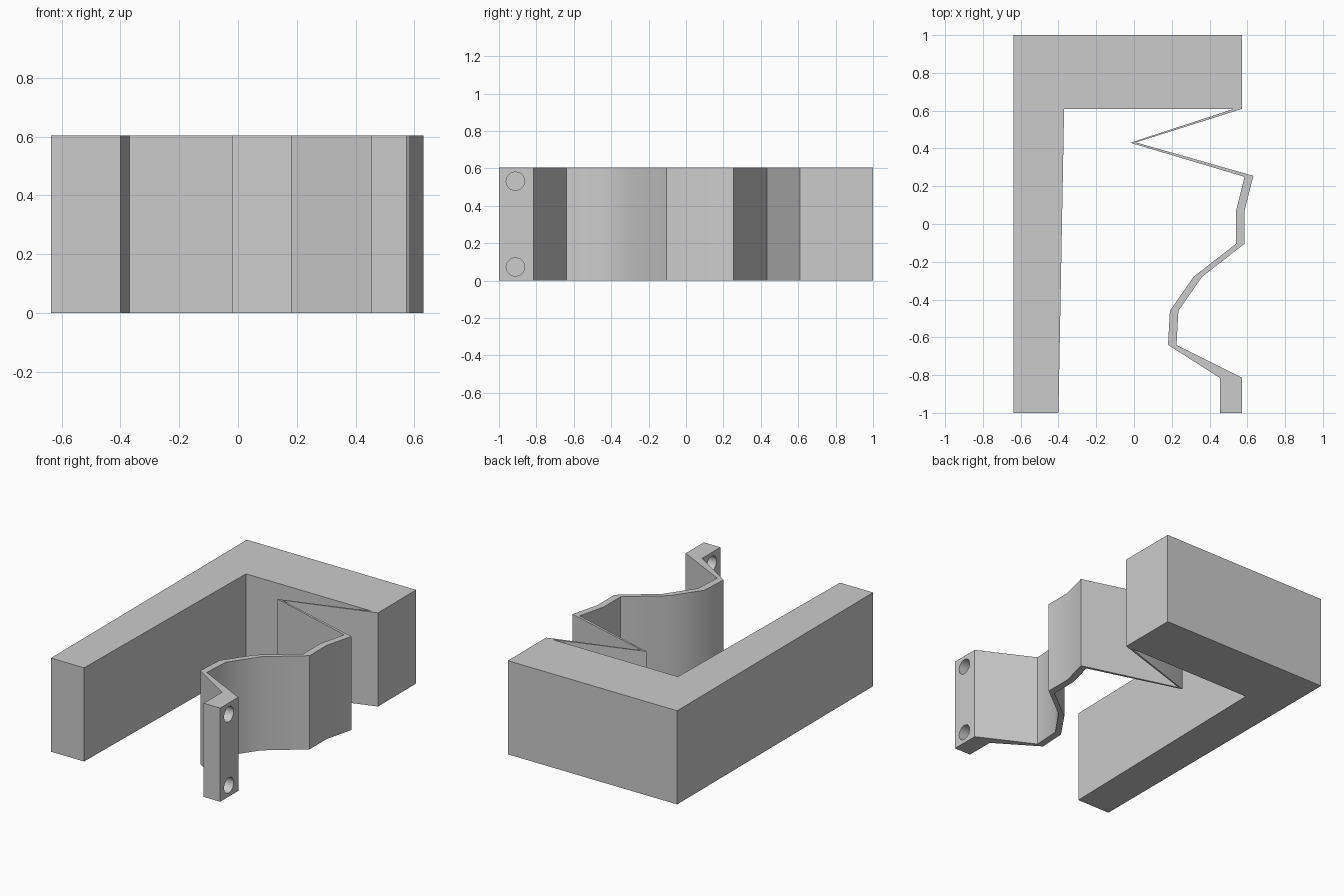
import bpy
import bmesh
import math

HEIGHT = 0.605

cube = bpy.data.objects.get("Cube")
if cube:
    bpy.data.objects.remove(cube, do_unlink=True)

grey = bpy.data.materials.new("plain grey")
grey.use_nodes = True
colour = (0.6, 0.6, 0.6, 1)
grey.diffuse_color = colour
grey.node_tree.nodes["Principled BSDF"].inputs["Base Color"].default_value = colour


def extruded_band(name, side_a, side_b):
    """Upright solid between two matching plan outlines."""
    bm = bmesh.new()
    a, b = ([bm.verts.new((x, y, 0)) for x, y in side] for side in (side_a, side_b))
    for i in range(len(a) - 1):
        bm.faces.new((a[i], a[i + 1], b[i + 1], b[i]))
    extruded = bmesh.ops.extrude_face_region(bm, geom=bm.faces[:], use_keep_orig=True)
    top = [v for v in extruded["geom"] if isinstance(v, bmesh.types.BMVert)]
    bmesh.ops.translate(bm, verts=top, vec=(0, 0, HEIGHT))
    bmesh.ops.recalc_face_normals(bm, faces=bm.faces[:])
    mesh = bpy.data.meshes.new(name)
    bm.to_mesh(mesh)
    bm.free()
    mesh.materials.append(grey)
    obj = bpy.data.objects.new(name, mesh)
    bpy.context.collection.objects.link(obj)
    return obj


def activate(obj):
    bpy.ops.object.select_all(action="DESELECT")
    obj.select_set(True)
    bpy.context.view_layer.objects.active = obj


# Thick corner frame: long tapered arm and back block
extruded_band(
    "corner_frame",
    [(-0.637, -1), (-0.637, 1), (0.573, 1)],
    [(-0.40, -1), (-0.37, 0.61), (0.573, 0.61)],
)

# Thin folded strip ending in a mounting block
strip = extruded_band(
    "folded_strip",
    [(0.53, 0.61), (-0.02, 0.43), (0.585, 0.25), (0.54, 0.07), (0.54, -0.105),
     (0.315, -0.28), (0.19, -0.46), (0.18, -0.64), (0.455, -0.815), (0.455, -1)],
    [(0.573, 0.61), (0.01, 0.432), (0.632, 0.255), (0.585, 0.07), (0.585, -0.105),
     (0.36, -0.28), (0.235, -0.46), (0.225, -0.64), (0.573, -0.815), (0.573, -1)],
)

# Screw holes through the mounting block
for z in (0.073, 0.532):
    bpy.ops.mesh.primitive_cylinder_add(
        vertices=12, radius=0.05, depth=0.4,
        location=(0.51, -0.912, z), rotation=(0, math.pi / 2, 0))
    cutter = bpy.context.object
    cutter.name = "hole_cutter"
    cutter.hide_render = True
    cutter.data.materials.append(grey)
    activate(strip)
    cut = strip.modifiers.new("screw_hole", "BOOLEAN")
    cut.operation = "DIFFERENCE"
    cut.solver = "EXACT"
    cut.object = cutter
    bpy.ops.object.modifier_apply(modifier=cut.name)
    bpy.data.objects.remove(cutter, do_unlink=True)

# Soft bends, crisp folds
activate(strip)
bpy.ops.object.shade_smooth_by_angle(angle=math.radians(40))
